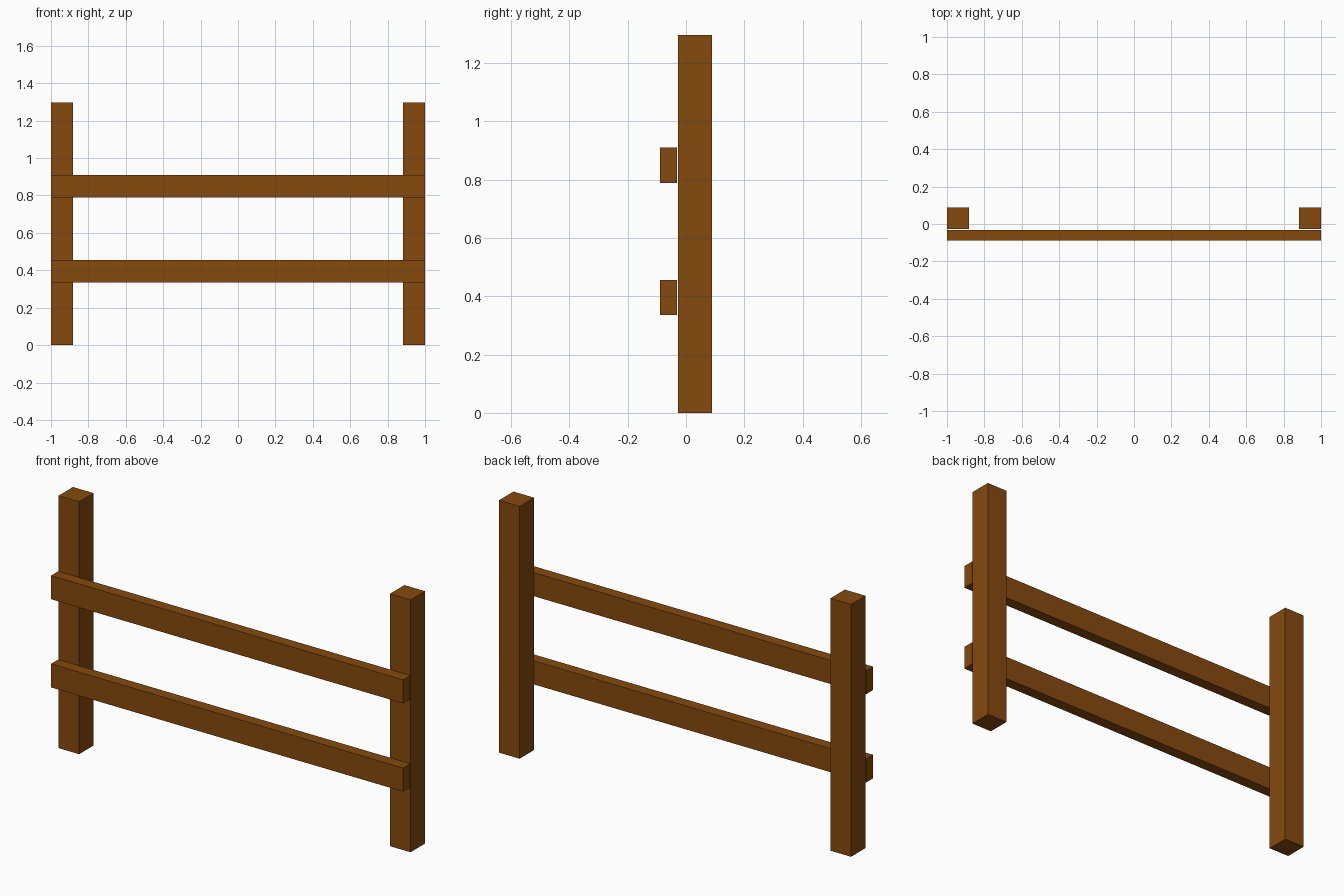
import bpy

if "Cube" in bpy.data.objects:
    bpy.data.objects.remove(bpy.data.objects["Cube"])

wood = bpy.data.materials.new("brown_wood")
wood.diffuse_color = (0.235, 0.068, 0.004, 1)
wood.use_nodes = True
wood.node_tree.nodes["Principled BSDF"].inputs["Base Color"].default_value = wood.diffuse_color


def box(name, x, y, z):
    """Box spanning the given (min, max) ranges."""
    bpy.ops.mesh.primitive_cube_add(size=1, location=[sum(r) / 2 for r in (x, y, z)])
    ob = bpy.context.object
    ob.name = name
    ob.scale = [r[1] - r[0] for r in (x, y, z)]
    bpy.ops.object.transform_apply(location=False, rotation=False, scale=True)
    ob.data.materials.append(wood)


# Upright posts at both ends
for name, x in (("left_post", (-1, -0.883)), ("right_post", (0.883, 1))):
    box(name, x, (-0.028, 0.089), (0, 1.296))

# Horizontal rails set just in front of the posts
for name, z in (("lower_rail", (0.335, 0.456)), ("upper_rail", (0.788, 0.909))):
    box(name, (-1, 1), (-0.089, -0.031), z)
